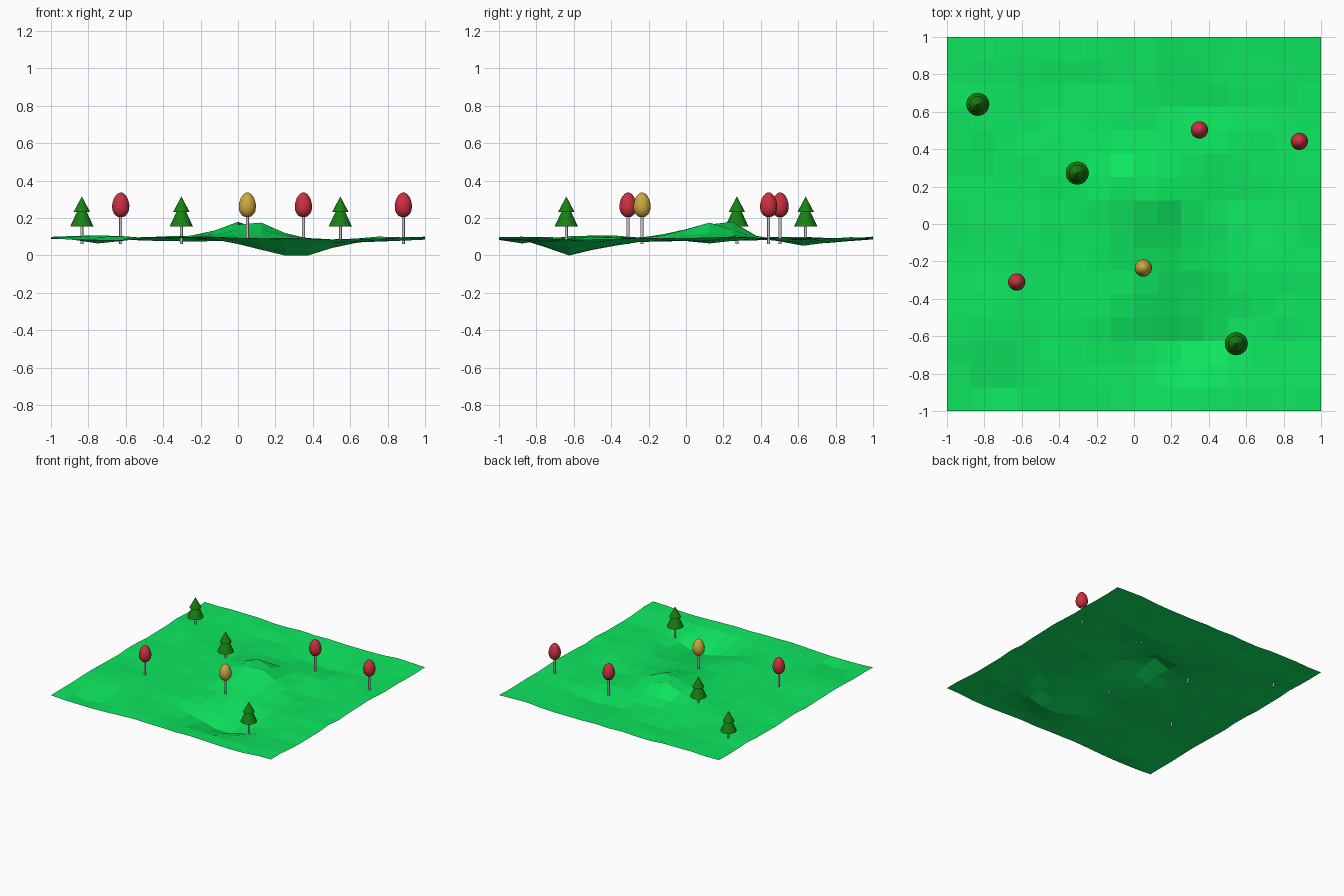
import bpy, bmesh, math, random
from mathutils import Matrix, Vector

if "Cube" in bpy.data.objects:
    bpy.data.objects.remove(bpy.data.objects["Cube"])

random.seed(4)


def material(name, rgb):
    m = bpy.data.materials.new(name)
    m.diffuse_color = (*rgb, 1)
    m.use_nodes = True
    m.node_tree.nodes["Principled BSDF"].inputs["Base Color"].default_value = m.diffuse_color
    return m


GRASS = material("grass", (0.004, 0.8, 0.115))
PINE = material("pine_green", (0.009, 0.22, 0.006))
RED = material("red_leaves", (0.6, 0.03, 0.052))
YELLOW = material("yellow_leaves", (0.6, 0.39, 0.05))


def finish(bm, name, mat=None, loc=(0, 0, 0)):
    me = bpy.data.meshes.new(name)
    bm.to_mesh(me)
    bm.free()
    ob = bpy.data.objects.new(name, me)
    ob.location = loc
    bpy.context.collection.objects.link(ob)
    if mat:
        me.materials.append(mat)
    return ob


# Hills and hollows: x, y, height, reach left, right, front, back
BUMPS = [
    (0.0, 0.25, 0.075, 0.16, 0.15, 0.28, 0.11),
    (0.125, 0.125, 0.045, 0.15, 0.11, 0.2, 0.12),
    (0.31, -0.625, -0.105, 0.27, 0.27, 0.14, 0.22),
    (0.35, 0.625, -0.04, 0.25, 0.25, 0.13, 0.2),
    (-0.75, -0.85, -0.025, 0.15, 0.15, 0.1, 0.15),
    (-0.7, -0.5, 0.018, 0.2, 0.2, 0.15, 0.2),
    (-0.25, 0.75, -0.02, 0.25, 0.25, 0.2, 0.15),
    (-0.2, -0.5, 0.018, 0.2, 0.15, 0.15, 0.15),
    (0.55, 0.1, -0.025, 0.15, 0.2, 0.3, 0.25),
]


def height(x, y):
    z = 0.098
    for cx, cy, h, l, r, f, b in BUMPS:
        u = (x - cx) / (r if x > cx else l)
        v = (y - cy) / (b if y > cy else f)
        z += h * math.exp(-math.hypot(u, v) ** 1.5)
    z += 0.005 * math.sin(7 * x + 3 * y) * math.cos(8 * y - 2 * x)
    return z + random.uniform(-0.005, 0.005)


# Ground sheet
bm = bmesh.new()
bmesh.ops.create_grid(bm, x_segments=16, y_segments=16, size=1)
for v in bm.verts:
    v.co.z = height(v.co.x, v.co.y)
low = min(v.co.z for v in bm.verts)
for v in bm.verts:
    v.co.z -= low
finish(bm, "ground", GRASS)


def cone(bm, r1, r2, z1, z2, sides):
    bmesh.ops.create_cone(bm, cap_ends=True, segments=sides, radius1=r1, radius2=r2,
                          depth=z2 - z1, matrix=Matrix.Translation((0, 0, (z1 + z2) / 2)))


def trunk(x, y, top):
    bm = bmesh.new()
    cone(bm, 0.008, 0.008, 0.06, top, 16)
    finish(bm, "trunk", None, (x, y, 0))


# Pines with two tiers
for x, y in [(-0.835, 0.64), (-0.303, 0.272), (0.547, -0.64)]:
    trunk(x, y, 0.17)
    bm = bmesh.new()
    cone(bm, 0.062, 0.018, 0.155, 0.25, 16)
    cone(bm, 0.044, 0.0, 0.232, 0.315, 16)
    finish(bm, "pine_crown", PINE, (x, y, 0))

# Round trees with egg-shaped crowns
for x, y, mat in [(-0.627, -0.31, RED), (0.35, 0.503, RED), (0.884, 0.442, RED),
                  (0.05, -0.235, YELLOW)]:
    trunk(x, y, 0.22)
    bm = bmesh.new()
    bmesh.ops.create_icosphere(bm, subdivisions=3, radius=1)
    for v in bm.verts:
        w = 0.046 * (1 - 0.14 * v.co.z)
        v.co = Vector((v.co.x * w, v.co.y * w, 0.27 + 0.067 * v.co.z))
    finish(bm, "round_crown", mat, (x, y, 0))
